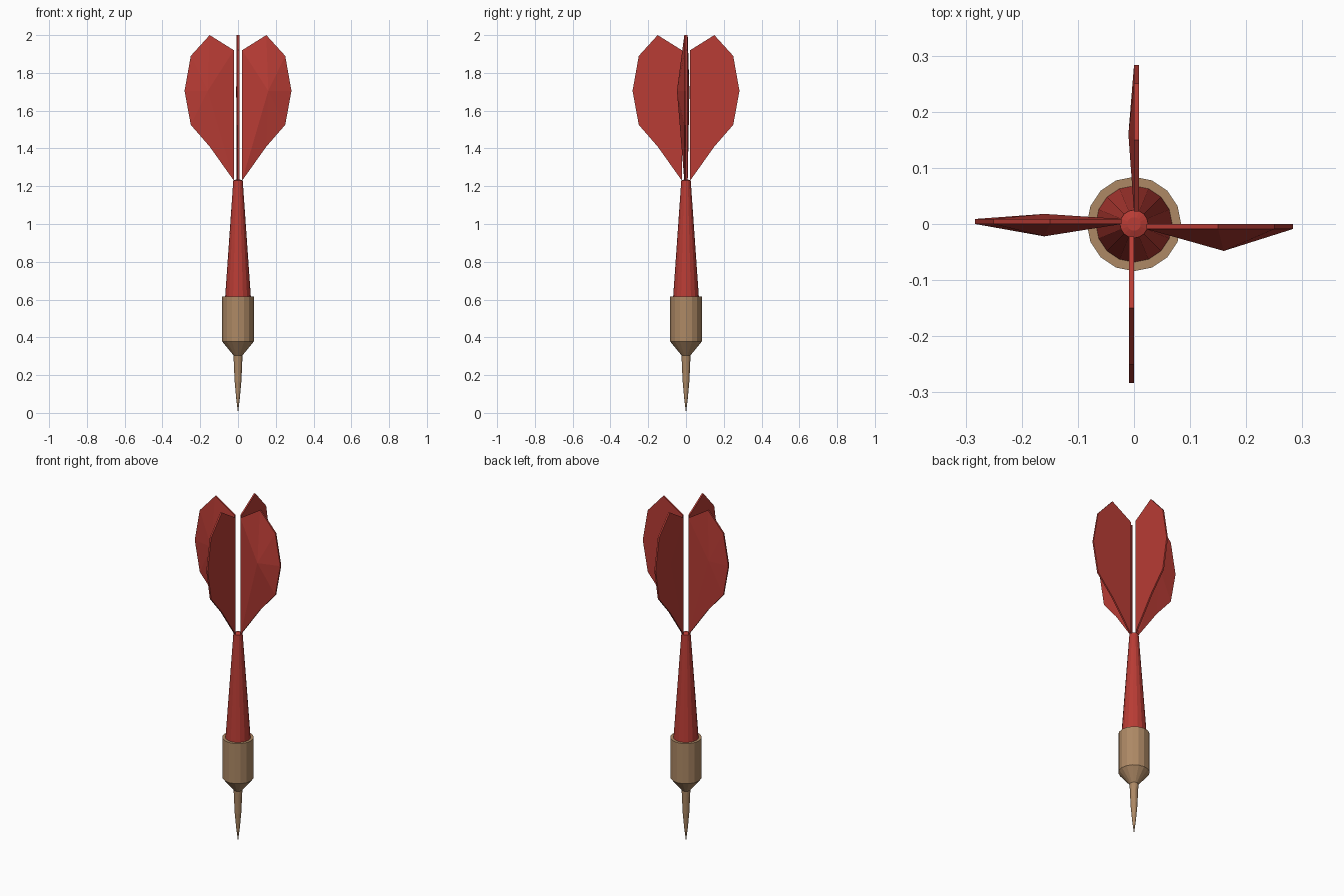
import bpy, bmesh
from math import cos, sin, pi
from mathutils import Matrix

if "Cube" in bpy.data.objects:
    bpy.data.objects.remove(bpy.data.objects["Cube"])


def material(name, color):
    m = bpy.data.materials.new(name)
    m.diffuse_color = color
    m.use_nodes = True
    m.node_tree.nodes["Principled BSDF"].inputs["Base Color"].default_value = m.diffuse_color
    return m


RED = material("red_plastic", (0.48, 0.045, 0.035, 1))
TAN = material("tan_metal", (0.42, 0.25, 0.13, 1))


def finish(name, bm, mat):
    bmesh.ops.recalc_face_normals(bm, faces=bm.faces)
    mesh = bpy.data.meshes.new(name)
    bm.to_mesh(mesh)
    bm.free()
    mesh.materials.append(mat)
    obj = bpy.data.objects.new(name, mesh)
    bpy.context.collection.objects.link(obj)
    return obj


def lathe(name, profile, mat, sides=16):
    """Revolve (radius, z) points about z; zero radius makes a point."""
    bm = bmesh.new()
    rings = []
    for r, z in profile:
        n = sides if r > 0 else 1
        rings.append([bm.verts.new((r * cos(2 * pi * i / sides),
                                    r * sin(2 * pi * i / sides), z))
                      for i in range(n)])
    for a, b in zip(rings, rings[1:]):
        for i in range(sides):
            j = (i + 1) % sides
            loop = [a[i % len(a)], a[j % len(a)], b[j % len(b)], b[i % len(b)]]
            bm.faces.new(list(dict.fromkeys(loop)))
    return finish(name, bm, mat)


# Needle point and barrel with an open collar where the shaft sits
lathe("point_and_barrel",
      [(0, 0), (0.010, 0.08), (0.018, 0.17), (0.024, 0.305),
       (0.084, 0.378), (0.084, 0.615), (0.067, 0.615)], TAN)

# Tapered shaft with a small cap
lathe("shaft", [(0.068, 0.615), (0.025, 1.23), (0.012, 1.235), (0, 1.235)], RED)

# Flight outline as (distance from axis, z)
OUTLINE = [(0.022, 1.23), (0.15, 1.41), (0.25, 1.525), (0.283, 1.705),
           (0.25, 1.89), (0.15, 2.0), (0.022, 1.92)]


def flight(name, turn, bulge_a, bulge_b):
    """Thin plate whose two sides fan out from a raised centre point."""
    bm = bmesh.new()
    loops = []
    for y, centre_y in ((-0.009, bulge_a), (0.0, bulge_b)):
        loop = [bm.verts.new((x, y, z)) for x, z in OUTLINE]
        centre = bm.verts.new((0.16, centre_y, 1.705))
        for i, v in enumerate(loop):
            bm.faces.new((v, loop[(i + 1) % len(loop)], centre))
        loops.append(loop)
    a, b = loops
    for i in range(len(a)):
        j = (i + 1) % len(a)
        bm.faces.new((a[i], a[j], b[j], b[i]))
    bm.transform(Matrix.Rotation(turn * pi / 2, 4, 'Z'))
    finish(name, bm, RED)


# Four flights in a pinwheel, each with its own slight swelling
flight("flight_right", 0, -0.048, 0.0)
flight("flight_back", 1, -0.009, 0.010)
flight("flight_left", 2, -0.018, 0.022)
flight("flight_front", 3, -0.009, 0.0)
